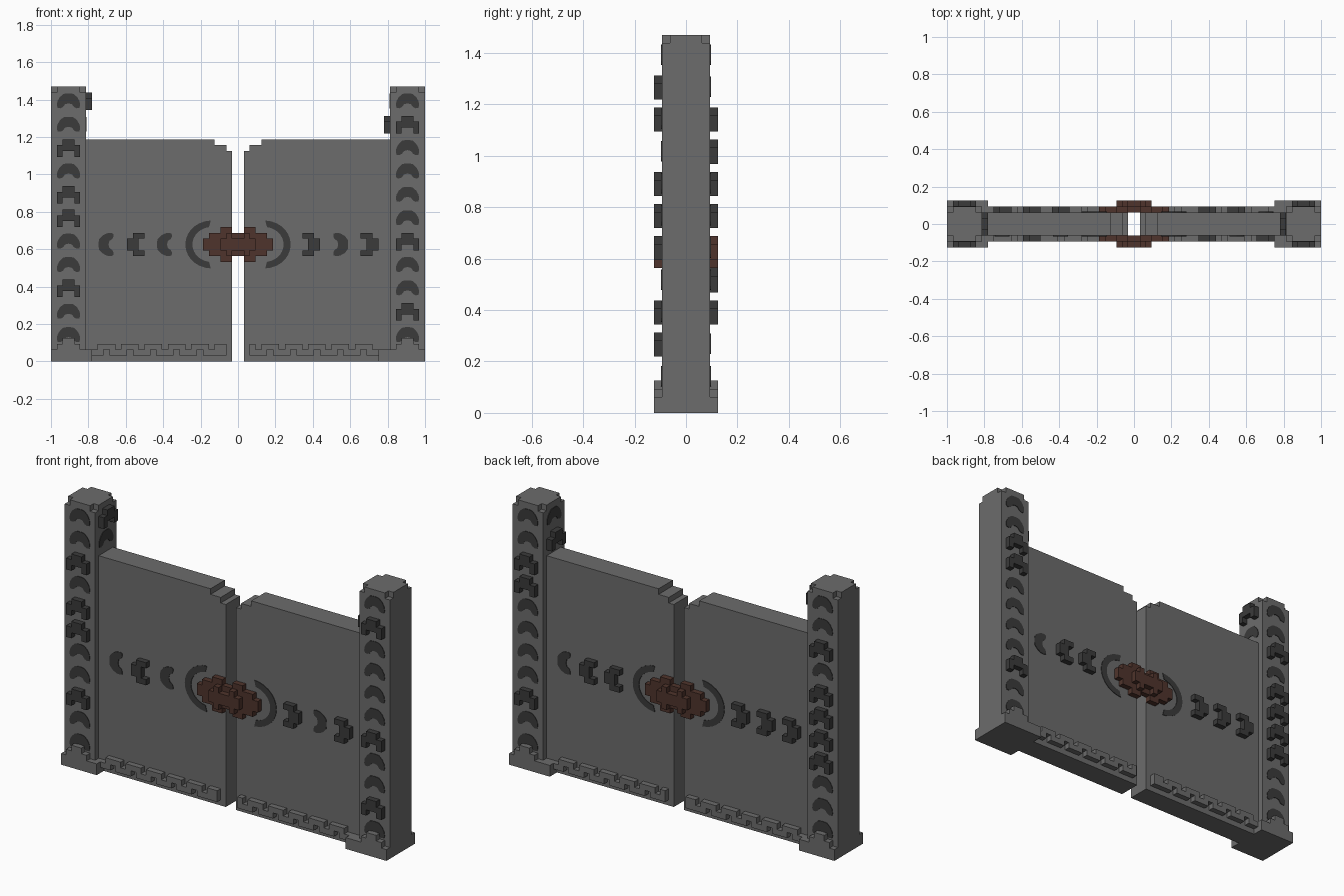
import bpy, bmesh, math
from mathutils import Vector

cube = bpy.data.objects.get("Cube")
if cube:
    bpy.data.objects.remove(cube, do_unlink=True)

V = 1 / 32  # one block
X, Y, Z = Vector((1, 0, 0)), Vector((0, 1, 0)), Vector((0, 0, 1))
PLATE = 0.1  # thickness of inlaid plates, in blocks


def material(name, rgb):
    m = bpy.data.materials.new(name)
    m.use_nodes = True
    m.diffuse_color = (*rgb, 1)
    bsdf = m.node_tree.nodes["Principled BSDF"]
    bsdf.inputs["Base Color"].default_value = (*rgb, 1)
    bsdf.inputs["Roughness"].default_value = 0.9
    return m


STONE = material("stone grey", (0.15, 0.15, 0.15))
DARK = material("dark iron", (0.043, 0.043, 0.043))
BROWN = material("rusty brown", (0.078, 0.034, 0.025))


def build(name, mat, prisms):
    """Each prism: outline, origin, u axis, w axis, extrude axis, depth (in blocks)."""
    bm = bmesh.new()
    for pts, o, u, w, n, depth in prisms:
        base = [Vector(o) + u * a + w * b for a, b in pts]
        lo = [bm.verts.new(p * V) for p in base]
        hi = [bm.verts.new((p + n * depth) * V) for p in base]
        bm.faces.new(lo)
        bm.faces.new(hi)
        for i in range(len(lo)):
            j = (i + 1) % len(lo)
            bm.faces.new((lo[i], lo[j], hi[j], hi[i]))
    bmesh.ops.recalc_face_normals(bm, faces=bm.faces)
    me = bpy.data.meshes.new(name)
    bm.to_mesh(me)
    bm.free()
    me.materials.append(mat)
    ob = bpy.data.objects.new(name, me)
    bpy.context.scene.collection.objects.link(ob)
    return ob


def rect(a, b, c, d):
    return [(a, c), (b, c), (b, d), (a, d)]


def mirrored(half):
    """Close an outline from its right half, mirrored across u = 0."""
    return half + [(-a, b) for a, b in reversed(half) if a != 0]


# Arch motif: blocky raised version and rounded inlaid version
BLOCK_ARCH = mirrored([(1, 1), (1, 0), (2, 0), (2, 2), (1, 2), (1, 3)])
INLAY_ARCH = mirrored([(0, 1.15), (0.6, 1.0), (0.95, 0.5), (1.4, 0.3), (1.85, 0.35),
                       (2, 0.8), (1.9, 1.5), (1.5, 2.2), (0.9, 2.75), (0.4, 2.85)])


def arch(name, raised, o, u, w, n):
    build(name, DARK, [(BLOCK_ARCH if raised else INLAY_ARCH, o, u, w, n,
                        1 if raised else PLATE)])


# Which arches stand proud on each pillar face, counted from the bottom
PILLAR_RAISED = {(-1, -1): (2, 5, 6, 8), (1, -1): (1, 4, 9),
                 (-1, 1): (3, 4, 5, 6, 8), (1, 1): (2, 7, 8)}
INNER_RAISED = {-1: 10, 1: 9}
DOOR_RAISED = {(-1, -1): (16,), (1, -1): (11, 21),
               (-1, 1): (11, 16, 21), (1, 1): (11, 16)}
FOOT_INNER = {-1: 25, 1: 24}

for s, side in ((-1, "right"), (1, "left")):
    sx = X * s

    # Pillar with notched top corners
    cross = [(3, -2), (3, 2), (2, 2), (2, 3), (-2, 3), (-2, 2), (-3, 2),
             (-3, -2), (-2, -2), (-2, -3), (2, -3), (2, -2)]
    build(side + "_pillar", STONE, [
        (rect(-3, 3, -3, 3), (29 * s, 0, 0), X, Y, Z, 46),
        (cross, (29 * s, 0, 46), X, Y, Z, 1)])

    # Pillar foot: plinth plus a stepped crest on front and back
    foot = [(rect(FOOT_INNER[s], 32, -4, 4), (0, 0, 0), sx, Y, Z, 2)]
    crest = mirrored([(2, 0), (2, 1), (1, 1), (1, 2)])
    for f in (-1, 1):
        foot.append((crest, (29 * s, 3 * f, 2), X, Z, Y * f, 1))
    build(side + "_pillar_foot", STONE, foot)

    # Door leaf with stepped inner top corner
    leaf = [(1, 0), (26, 0), (26, 38), (4, 38), (4, 37), (2, 37), (2, 36), (1, 36)]
    build(side + "_door", STONE, [(leaf, (0, -2, 0), sx, Z, Y, 4)])

    # Arches on the pillar's inner face, above the door
    for k in (9, 10):
        arch(side + "_inner_arch", k == INNER_RAISED[s],
             (26 * s, 0, 3 + 4 * k), Y, Z, -sx)

    for f, face in ((-1, "front"), (1, "back")):
        out = Y * f
        tag = side + "_" + face

        # Column of arches on the pillar
        for k in range(11):
            arch(tag + "_pillar_arch", k in PILLAR_RAISED[s, f],
                 (29 * s, 3 * f, 3 + 4 * k), X, Z, out)

        # Row of crescents across the door
        for x in (11, 16, 21):
            arch(tag + "_door_crescent", x in DOOR_RAISED[s, f],
                 (x * s, 2 * f, 20), Z, sx, out)

        # Large inlaid arc around the medallion
        arc = []
        for r0, r1, a0, a1 in ((4.1, 4.1, -88, 88), (3.0, 3.0, 82, -82)):
            for i in range(15):
                a = math.radians(a0 + (a1 - a0) * i / 14)
                arc.append((4.5 + r0 * 1.1 * math.cos(a), r1 * math.sin(a)))
        build(tag + "_door_arc", DARK, [(arc, (0, 2 * f, 20), sx, Z, out, PLATE)])

        # Interlocking trim along the door bottom
        trim = []
        end = FOOT_INNER[s]
        for i in range(6):
            a = 4 * i + (0 if s < 0 else -1)
            trim.append((rect(max(a + 1, 2), min(a + 4, end), 2, 3),
                         (0, 2 * f, 0), sx, Z, out, 1))
            trim.append((rect(max(a - 1, 2), max(a + 2, 3), 1, 2),
                         (0, 2 * f, 0), sx, Z, out, 1))
        trim.append((rect(23 if s < 0 else 22, end, 1, 2),
                     (0, 2 * f, 0), sx, Z, out, 1))
        build(tag + "_door_trim", STONE, trim)

# Two-layer lock medallion on each face, bridging the gap
top = [(6, 1), (5, 1), (5, 2), (3, 2), (3, 3), (1, 3), (1, 2)]
layer1 = mirrored([(a, -b) for a, b in reversed(top)] + top)
top2 = [(3, 1), (2, 1), (2, 2), (1, 2), (1, 1)]
layer2 = mirrored([(a, -b) for a, b in reversed(top2)] + top2)
for f, face in ((-1, "front"), (1, "back")):
    build(face + "_lock_medallion", BROWN, [
        (layer1, (0, 2 * f, 20), X, Z, Y * f, 1),
        (layer2, (0, 3 * f, 20), X, Z, Y * f, 1)])
